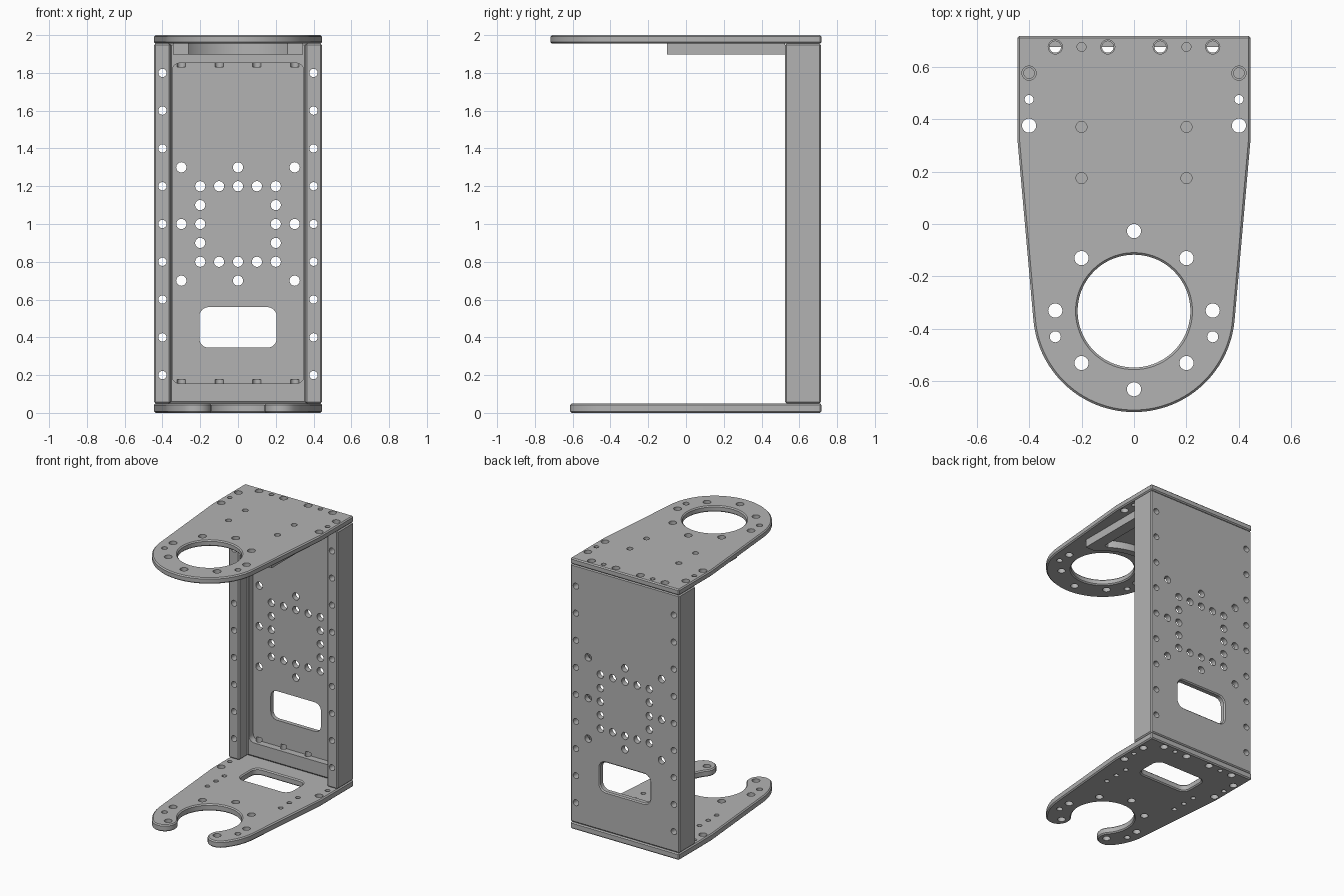
import bpy, bmesh, math

cube = bpy.data.objects.get("Cube")
if cube:
    bpy.data.objects.remove(cube, do_unlink=True)

grey = bpy.data.materials.new("plain_grey")
grey.use_nodes = True
grey.diffuse_color = (0.45, 0.45, 0.45, 1)
grey.node_tree.nodes["Principled BSDF"].inputs["Base Color"].default_value = (0.45, 0.45, 0.45, 1)

BACK, HALF, RING_Y = 0.717, 0.445, -0.332     # rear edge, half width, ring centre
RING_OUT, RING_IN = 0.385, 0.215
SMALL, MEDIUM, LARGE = 0.017, 0.021, 0.027    # hole radii


def arc(cx, cy, r, a0, a1, n):
    """Points on an arc, angles in degrees."""
    angles = [math.radians(a0 + (a1 - a0) * i / n) for i in range(n + 1)]
    return [(cx + r * math.cos(a), cy + r * math.sin(a)) for a in angles]


def circle(cx, cy, r, n=24):
    return arc(cx, cy, r, 0, 360, n)[:-1]


def rounded(x0, x1, y0, y1, r):
    """Rounded rectangle outline."""
    return (arc(x1 - r, y1 - r, r, 0, 90, 6) + arc(x0 + r, y1 - r, r, 90, 180, 6)
            + arc(x0 + r, y0 + r, r, 180, 270, 6) + arc(x1 - r, y0 + r, r, 270, 360, 6))


def rect(x0, x1, y0, y1):
    return [(x0, y0), (x1, y0), (x1, y1), (x0, y1)]


def mirrored(half):
    """Close a half outline across x = 0."""
    return half + [(-x, y) for x, y in reversed(half) if x > 1e-4]


def holes(points, r):
    """Round holes, repeated on both sides of x = 0."""
    spots = {(s * x, y) for x, y in points for s in (1, -1)}
    return [circle(x, y, r) for x, y in sorted(spots)]


def prism(name, outlines, lo, hi, axis="z"):
    """Extrude outlines from lo to hi along z or y."""
    bm = bmesh.new()
    for outline in outlines:
        ends = []
        for w in (lo, hi):
            ends.append([bm.verts.new((u, v, w) if axis == "z" else (u, w, v)) for u, v in outline])
            bm.faces.new(ends[-1])
        n = len(outline)
        for i in range(n):
            j = (i + 1) % n
            bm.faces.new((ends[0][i], ends[0][j], ends[1][j], ends[1][i]))
    bmesh.ops.recalc_face_normals(bm, faces=bm.faces)
    mesh = bpy.data.meshes.new(name)
    bm.to_mesh(mesh)
    bm.free()
    mesh.materials.append(grey)
    obj = bpy.data.objects.new(name, mesh)
    bpy.context.collection.objects.link(obj)
    return obj


def bake(obj):
    """Apply the modifiers of an object."""
    graph = bpy.context.evaluated_depsgraph_get()
    mesh = bpy.data.meshes.new_from_object(obj.evaluated_get(graph))
    obj.modifiers.clear()
    obj.data = mesh


def cut(obj, outlines, lo, hi, axis="z"):
    cutter = prism("cutter", outlines, lo, hi, axis)
    cutter.hide_render = True
    mod = obj.modifiers.new("cut", "BOOLEAN")
    mod.operation, mod.solver, mod.object = "DIFFERENCE", "EXACT", cutter
    bake(obj)
    bpy.data.objects.remove(cutter, do_unlink=True)


def chamfer(obj, width=0.008):
    mod = obj.modifiers.new("chamfer", "BEVEL")
    mod.width, mod.segments = width, 1
    mod.limit_method, mod.angle_limit = "ANGLE", math.radians(40)
    bake(obj)


# Plate outlines: straight rear, tapered sides tangent to a round nose
shoulder = [(HALF, BACK), (HALF, 0.33)]
top_half = shoulder + arc(0, RING_Y, RING_OUT, -5, -90, 28)
tip = -41
tip_x = 0.3 * math.cos(math.radians(tip))
tip_y = RING_Y + 0.3 * math.sin(math.radians(tip))
fork_half = (shoulder + arc(0, RING_Y, RING_OUT, -5, tip, 14)
             + arc(tip_x, tip_y, 0.085, tip, tip - 180, 14)[1:-1]
             + arc(0, RING_Y, RING_IN, tip, 90, 36))

top_plate = prism("top_plate", [mirrored(top_half)], 1.955, 2.0)
cut(top_plate, [circle(0, RING_Y, RING_IN, 72)], 1.9, 2.1)
bottom_plate = prism("bottom_plate", [mirrored(fork_half)], 0, 0.05)
cut(bottom_plate, [rounded(-0.205, 0.205, 0.29, 0.5, 0.05)], -0.1, 0.1)

# Bolt holes shared by both plates
rear_bolts = [(0.1, 0.675), (0.3, 0.675)]
rail_bolt = [(0.4, 0.575)]
shared = (holes(rear_bolts + rail_bolt + [(0.4, 0.375), (0, RING_Y + 0.305), (0.2, -0.13),
                                          (0.3, -0.33), (0.2, -0.53)], LARGE)
          + holes([(0.2, 0.675), (0.4, 0.475)], SMALL) + holes([(0.3, -0.43)], MEDIUM))
for plate in (top_plate, bottom_plate):
    chamfer(plate)
    cut(plate, shared, -0.5, 2.5)
cut(top_plate, holes([(0, -0.63)], LARGE) + holes([(0.2, 0.37), (0.2, 0.175)], MEDIUM), 1.9, 2.1)
cut(bottom_plate, holes([(0.3, 0.07 + 0.1 * i) for i in range(3)], SMALL), -0.1, 0.1)

# Rear wall: side rails, end ledges and a thin pocketed panel
wall = prism("rear_wall", [rect(-HALF, HALF, 0.05, 1.955)], 0.525, BACK - 0.003, "y")
cut(wall, [rect(-0.358, 0.358, -0.5, 2.5)], 0.3, 0.625, "y")
cut(wall, [rounded(-0.205, 0.205, 0.345, 0.56, 0.05)], 0.3, 1, "y")
chamfer(wall)
cut(wall, [rounded(-0.348, 0.348, 0.155, 1.852, 0.04)], 0.3, 0.675, "y")

# Wall holes: rail rows, a square pattern and an outer pattern
square = [(x / 10, z) for x in range(3) for z in (0.8, 1.2)] + [(0.2, 0.9), (0.2, 1), (0.2, 1.1)]
outer = [(0, 0.7), (0.3, 0.7), (0.3, 1), (0, 1.3), (0.3, 1.3)]
rail_row = [(0.4, 0.2 * i) for i in range(1, 10)]
cut(wall, holes(square + outer, LARGE) + holes(rail_row, 0.022), 0.3, 1, "y")

# Blind bolt holes in both ends of the wall
for lo, hi in ((-0.1, 0.178), (1.83, 2.1)):
    cut(wall, holes(rear_bolts, 0.022), lo, hi)
for lo, hi in ((-0.1, 0.14), (1.86, 2.1)):
    cut(wall, holes(rail_bolt, 0.02), lo, hi)

# Stiffening frame under the top plate, hugging the ring
frame_half = [(0.345, 0.525), (0.345, -0.1)] + arc(0, RING_Y, 0.35, 41.5, 90, 20)
frame = prism("stiffening_frame", [mirrored(frame_half)], 1.897, 1.955)
window_half = (arc(0.23, 0.43, 0.03, 90, 0, 6) + [(0.26, 0.0)]
               + arc(0, RING_Y, 0.4, 55, 90, 16))
cut(frame, [mirrored(window_half)], 1.8, 1.95)

# Smooth the round holes and noses, keep edges sharp
bpy.ops.object.select_all(action="DESELECT")
for obj in (top_plate, bottom_plate, wall, frame):
    obj.select_set(True)
    bpy.context.view_layer.objects.active = obj
bpy.ops.object.shade_smooth_by_angle(angle=math.radians(30))
